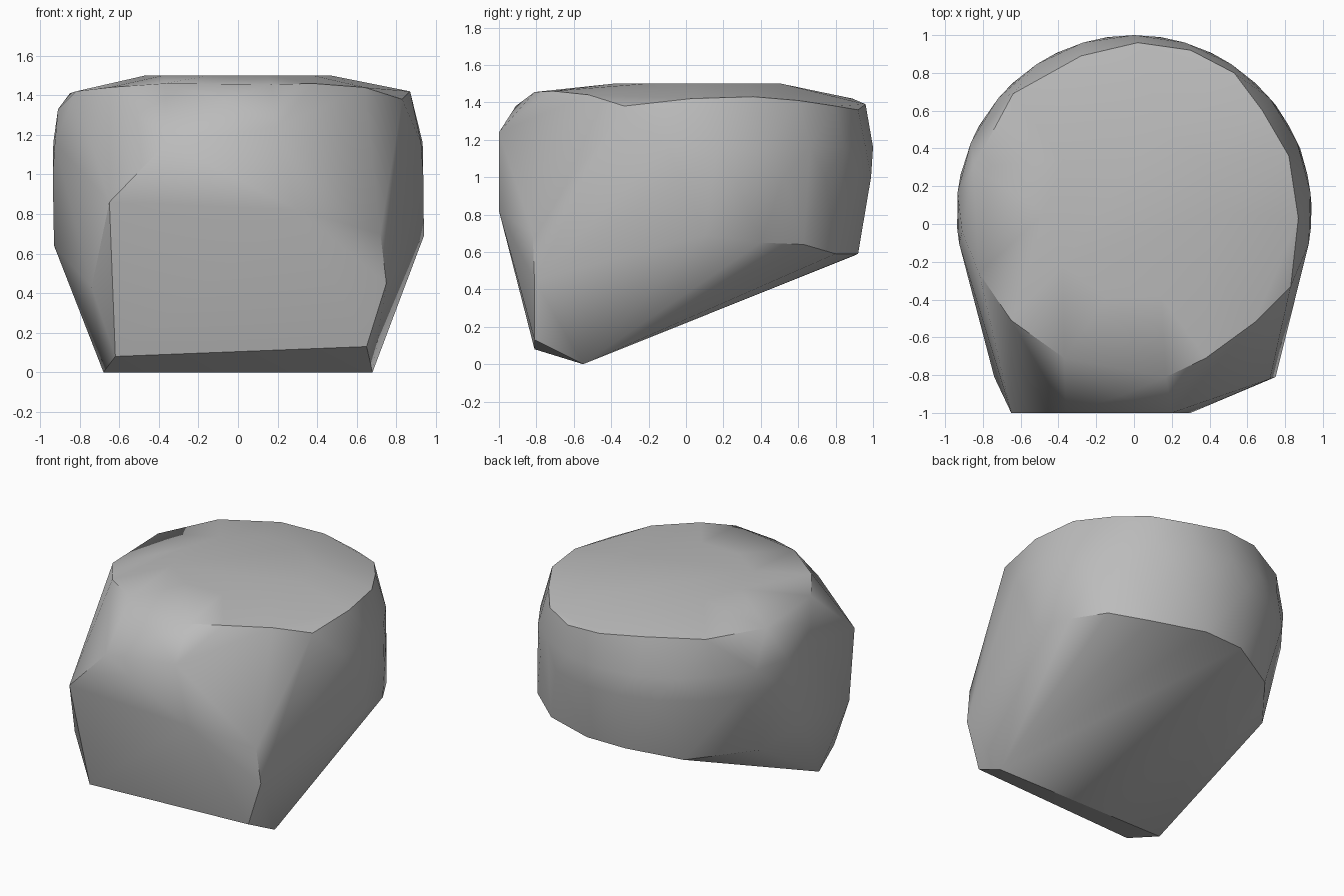
import bpy
import bmesh
from math import cos, sin, radians

cube = bpy.data.objects.get("Cube")
if cube:
    bpy.data.objects.remove(cube, do_unlink=True)


def arc(radius, height, start, end, count, centre_y=0.06):
    """Evenly spaced points on a level arc, angles in degrees from +x."""
    points = []
    for i in range(count):
        angle = radians(start + (end - start) * i / (count - 1))
        points.append((radius * cos(angle), centre_y + radius * sin(angle), height))
    return points


# Slightly domed cap: small flat plateau inside an uneven rim
plateau = arc(0.47, 1.5, 0, 324, 10)
rim = [
    (0.02, 0.96, 1.39), (0.3, 0.92, 1.36), (0.53, 0.8, 1.38), (0.68, 0.6, 1.41),
    (0.82, 0.36, 1.43), (0.87, 0.03, 1.42), (0.83, -0.33, 1.38), (0.64, -0.52, 1.44),
    (0.38, -0.71, 1.46), (0.17, -0.81, 1.455), (-0.37, -0.71, 1.46), (-0.65, -0.51, 1.44),
    (-0.82, -0.26, 1.42), (-0.91, -0.04, 1.33), (-0.85, 0.3, 1.41), (-0.64, 0.69, 1.42),
    (-0.28, 0.89, 1.42),
]

# Round wall running from one side around the back to the other
wall = arc(0.94, 1.16, -10, 190, 13) + arc(0.94, 1.0, -5, 185, 12)

# Faceted front: sloping panel with a blunt brow above it
front = [
    (-0.65, -1, 0.86), (-0.36, -1, 1.16), (0.2, -1, 1.24), (0.3, -1, 0.82),
    (-0.07, -0.91, 1.38), (0.72, -0.82, 0.7), (0.75, -0.81, 0.45),
    (-0.74, -0.81, 0.43), (0.65, -0.81, 0.13), (-0.62, -0.81, 0.08),
]

# Sloping underside, rising from the low front edge to the back
underside = [
    (0.68, -0.55, 0), (-0.68, -0.55, 0),
    (0.94, 0.1, 0.69), (0.88, 0.4, 0.65), (0.75, 0.63, 0.64), (0.52, 0.8, 0.59),
    (0.15, 0.92, 0.59), (-0.15, 0.91, 0.585), (-0.5, 0.74, 0.53),
    (-0.83, 0.32, 0.53), (-0.93, 0, 0.64),
]

# Wrap all sections in one faceted shell
bm = bmesh.new()
for point in plateau + rim + wall + front + underside:
    bm.verts.new(point)
hull = bmesh.ops.convex_hull(bm, input=bm.verts)
unused = {v for v in hull["geom_interior"] + hull["geom_unused"]
          if isinstance(v, bmesh.types.BMVert)}
bmesh.ops.delete(bm, geom=list(unused), context="VERTS")
bmesh.ops.recalc_face_normals(bm, faces=bm.faces)

mesh = bpy.data.meshes.new("faceted_body")
bm.to_mesh(mesh)
bm.free()
body = bpy.data.objects.new("faceted_body", mesh)
bpy.context.collection.objects.link(body)

# Plain grey surface
grey = bpy.data.materials.new("plain_grey")
grey.use_nodes = True
colour = (0.5, 0.5, 0.5, 1)
grey.diffuse_color = colour
grey.node_tree.nodes["Principled BSDF"].inputs["Base Color"].default_value = colour
mesh.materials.append(grey)

# Soft facets, crisp cap and underside edges
bpy.ops.object.select_all(action="DESELECT")
body.select_set(True)
bpy.context.view_layer.objects.active = body
bpy.ops.object.shade_smooth_by_angle(angle=radians(35))
